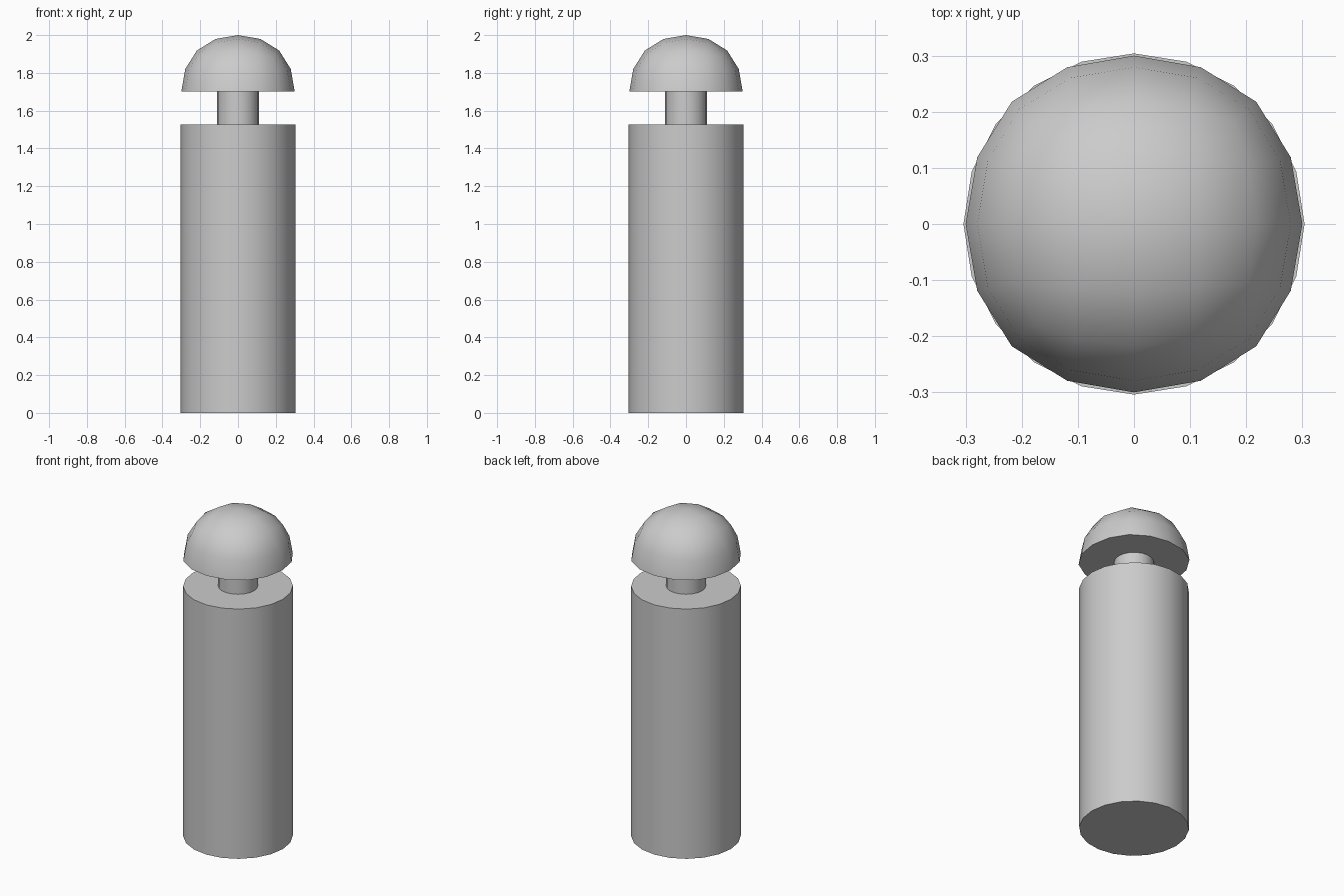
import bpy, bmesh, math
from mathutils import Vector

if "Cube" in bpy.data.objects:
    bpy.data.objects.remove(bpy.data.objects["Cube"])

SIDES = 20
BODY_R, NECK_R, DOME_R = 0.304, 0.11, 0.3
BODY_TOP, DOME_BASE = 1.526, 1.702


def smooth(obj):
    bpy.ops.object.select_all(action='DESELECT')
    obj.select_set(True)
    bpy.context.view_layer.objects.active = obj
    bpy.ops.object.shade_smooth_by_angle(angle=math.radians(40))


# Body: 20-sided cylinder with the neck drawn up out of its top face
def make_body():
    bm = bmesh.new()
    # rings of (radius, height) from bottom to top
    rings = []
    for r, z in [(BODY_R, 0), (BODY_R, BODY_TOP), (NECK_R, BODY_TOP), (NECK_R, DOME_BASE)]:
        rings.append([bm.verts.new((r * math.cos(2 * math.pi * i / SIDES),
                                    r * math.sin(2 * math.pi * i / SIDES), z))
                      for i in range(SIDES)])
    for low, high in zip(rings, rings[1:]):
        for i in range(SIDES):
            j = (i + 1) % SIDES
            bm.faces.new((low[i], low[j], high[j], high[i]))
    bm.faces.new(rings[0][::-1])
    bm.faces.new(rings[-1])
    mesh = bpy.data.meshes.new("body_and_neck")
    bm.to_mesh(mesh)
    bm.free()
    obj = bpy.data.objects.new("body_and_neck", mesh)
    bpy.context.collection.objects.link(obj)
    return obj


# Domed cap: a subdivided cube rounded into a ball, lower half cut away and closed
def make_cap():
    bpy.ops.mesh.primitive_cube_add(size=2)
    obj = bpy.context.object
    obj.name = obj.data.name = "domed_cap"
    mod = obj.modifiers.new("round", 'SUBSURF')
    mod.levels = mod.render_levels = 2
    bpy.ops.object.modifier_apply(modifier=mod.name)

    bm = bmesh.new()
    bm.from_mesh(obj.data)
    scale = DOME_R / max(v.co.x for v in bm.verts)
    bmesh.ops.scale(bm, verts=bm.verts, vec=(scale, scale, (2 - DOME_BASE) / DOME_R * scale))
    bmesh.ops.bisect_plane(bm, geom=bm.verts[:] + bm.edges[:] + bm.faces[:], dist=1e-4,
                           plane_co=(0, 0, 0), plane_no=(0, 0, -1), clear_outer=True)
    bmesh.ops.contextual_create(bm, geom=[e for e in bm.edges if e.is_boundary])
    bmesh.ops.recalc_face_normals(bm, faces=bm.faces)
    bmesh.ops.translate(bm, verts=bm.verts, vec=Vector((0, 0, DOME_BASE)))
    bm.to_mesh(obj.data)
    bm.free()
    return obj


for part in (make_body(), make_cap()):
    smooth(part)
